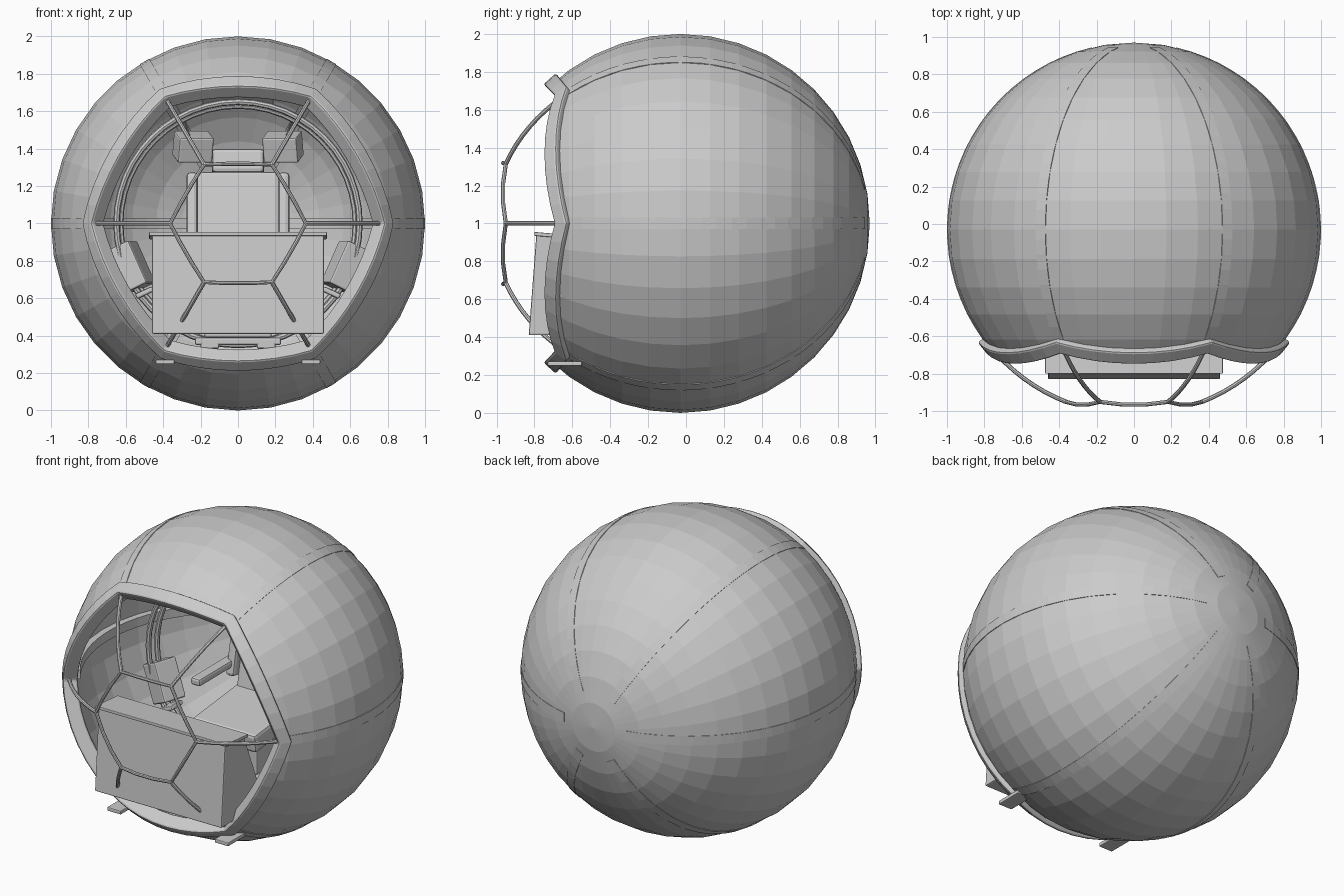
import bpy, bmesh
from math import sin, cos, pi, radians
from mathutils import Vector, Matrix

if "Cube" in bpy.data.objects:
    bpy.data.objects.remove(bpy.data.objects["Cube"])

C = Vector((0, -0.03, 1))  # sphere centre


def direction(theta, phi):
    """Unit vector: theta from the front axis, phi around it (degrees)."""
    t, p = radians(theta), radians(phi)
    return Vector((sin(t) * cos(p), -cos(t), sin(t) * sin(p)))


def arc(a, b, n):
    """Great-circle steps between two unit vectors."""
    return [a.slerp(b, i / n) for i in range(n + 1)]


def make(name, verts, faces, bevel=0):
    me = bpy.data.meshes.new(name)
    me.from_pydata([tuple(v) for v in verts], [], faces)
    bm = bmesh.new()
    bm.from_mesh(me)
    bmesh.ops.recalc_face_normals(bm, faces=bm.faces)
    bm.to_mesh(me)
    bm.free()
    ob = bpy.data.objects.new(name, me)
    bpy.context.collection.objects.link(ob)
    if bevel:
        m = ob.modifiers.new("bevel", 'BEVEL')
        m.width, m.segments = bevel, 2
    return ob


def loft(name, rings, closed=False, bevel=0):
    """Skin a list of equal cross-sections."""
    n, k = len(rings), len(rings[0])
    faces = []
    for i in range(n if closed else n - 1):
        j = (i + 1) % n
        for a in range(k):
            b = (a + 1) % k
            faces.append((i * k + a, i * k + b, j * k + b, j * k + a))
    if not closed:
        faces += [tuple(range(k)), tuple(range((n - 1) * k, n * k))]
    return make(name, [v for r in rings for v in r], faces, bevel)


def box(name, loc, size, rot=(0, 0, 0), bevel=0.01):
    bpy.ops.mesh.primitive_cube_add(size=1, location=loc, rotation=[radians(r) for r in rot])
    ob = bpy.context.object
    ob.name, ob.scale = name, size
    bpy.ops.object.transform_apply(location=False, rotation=False, scale=True)
    if bevel:
        m = ob.modifiers.new("bevel", 'BEVEL')
        m.width, m.segments = bevel, 2
    return ob


def prism(name, profile, half_width, bevel=0.008):
    """Extrude a (y, z) profile across x."""
    return loft(name, [[(s * half_width, y, z) for y, z in profile] for s in (-1, 1)], bevel=bevel)


def tube(name, points, radius, cyclic=False):
    cu = bpy.data.curves.new(name, 'CURVE')
    cu.dimensions = '3D'
    cu.bevel_depth, cu.bevel_resolution, cu.use_fill_caps = radius, 2, True
    sp = cu.splines.new('POLY')
    sp.points.add(len(points) - 1)
    for p, q in zip(sp.points, points):
        p.co = (*q, 1)
    sp.use_cyclic_u = cyclic
    ob = bpy.data.objects.new(name, cu)
    bpy.context.collection.objects.link(ob)
    bpy.ops.object.select_all(action='DESELECT')
    ob.select_set(True)
    bpy.context.view_layer.objects.active = ob
    bpy.ops.object.convert(target='MESH')
    bpy.ops.object.shade_smooth_by_angle()
    return bpy.context.object


# Faceted shell, poles front and back, cut by a six-sided pyramid from the centre
bpy.ops.mesh.primitive_uv_sphere_add(segments=36, ring_count=20, radius=1, location=C, rotation=(pi / 2, 0, 0))
shell = bpy.context.object
shell.name = "shell"
corners = [C + 2 * direction(53, 60 * k) for k in range(6)]
cutter = make("opening_cutter", [C] + corners,
              [(0, k + 1, (k + 1) % 6 + 1) for k in range(6)] + [tuple(range(1, 7))])
cutter.hide_render = True
sol = shell.modifiers.new("thickness", 'SOLIDIFY')
sol.thickness, sol.offset = 0.035, -1
cut = shell.modifiers.new("opening", 'BOOLEAN')
cut.operation, cut.object, cut.solver = 'DIFFERENCE', cutter, 'EXACT'
bpy.context.view_layer.objects.active = shell
for m in ("thickness", "opening"):
    bpy.ops.object.modifier_apply(modifier=m)
bpy.data.objects.remove(cutter)

# Hexagonal rim of great-circle arcs
rings = []
for k in range(6):
    outer = arc(direction(54.3, 60 * k), direction(54.3, 60 * k + 60), 8)[:-1]
    inner = arc(direction(49.6, 60 * k), direction(49.6, 60 * k + 60), 8)[:-1]
    for o, i in zip(outer, inner):
        rings.append([C + 1.03 * o, C + 1.03 * i, C + 0.94 * i, C + 0.94 * o])
loft("opening_rim", rings, closed=True, bevel=0.012)

# Six meridian ribs running to the back cap
for k in range(6):
    side = Vector((-sin(radians(60 * k)), 0, cos(radians(60 * k)))) * 0.03
    rib = []
    for i in range(25):
        d = C + direction(54 + 113 * i / 24, 60 * k) * 1.0
        e = C + direction(54 + 113 * i / 24, 60 * k) * 0.92
        rib.append([d - side, d + side, e + side, e - side])
    loft("shell_rib", rib)

# Front cage: small hexagon and six spokes
hexagon = [p for k in range(6)
           for p in arc(direction(21.5, 60 * k), direction(21.5, 60 * k + 60), 3)[:-1]]
tube("cage_hexagon", [C + 0.99 * d for d in hexagon], 0.011, True)
for k in range(6):
    tube("cage_spoke", [C + 0.99 * direction(21.5 + 30 * i / 8, 60 * k) for i in range(9)], 0.012)

# Console desk with lip
prism("console", [(-0.83, 0.41), (-0.79, 0.94), (-0.59, 0.92), (-0.38, 0.41)], 0.46)
prism("console_lip", [(-0.80, 0.935), (-0.80, 0.955), (-0.57, 0.935), (-0.57, 0.915)], 0.475, 0.004)

# Inner mounting hoop
for r, y in ((0.65, 0.0), (0.63, 0.06)):
    tube("mounting_hoop", [(r * cos(a * pi / 24), y, 1 + r * sin(a * pi / 24)) for a in range(48)],
         0.017, True)

# Seat
prism("seat_back", [(0.28, 0.68), (0.40, 1.28), (0.50, 1.26), (0.40, 0.64)], 0.22, 0.02)
box("headrest", (0, 0.45, 1.33), (0.28, 0.09, 0.13), (-10, 0, 0), 0.02)
box("seat_cushion", (0, 0.10, 0.66), (0.46, 0.50, 0.12), (6, 0, 0), 0.02)
box("seat_base", (0, 0.15, 0.50), (0.36, 0.42, 0.22))
box("seat_floor_plate", (0, 0.05, 0.37), (0.46, 0.60, 0.04))
for s in (-1, 1):
    box("seat_side_bolster", (s * 0.245, 0.36, 1.03), (0.06, 0.12, 0.48), (-11, 0, 0), 0.02)
    box("armrest", (s * 0.27, 0.14, 0.88), (0.07, 0.40, 0.05), (0, 0, 0), 0.015)
    box("seat_rail", (s * 0.15, 0.0, 0.36), (0.10, 0.50, 0.06))
    # Upper speakers beside the headrest
    box("upper_speaker", (s * 0.24, 0.28, 1.41), (0.19, 0.14, 0.14), (18, 0, s * -14))
    tube("upper_speaker_arm", [(s * 0.26, 0.30, 1.44), (s * 0.30, 0.05, 1.57)], 0.014)
    # Lower side speakers on the hoop, with brackets
    box("side_speaker", (s * 0.57, 0.05, 0.77), (0.13, 0.16, 0.25), (0, s * 25, s * 18))
    box("speaker_bracket", (s * 0.50, 0.02, 0.63), (0.10, 0.12, 0.03), (0, s * 25, 0))
    # Small feet below the rim
    box("foot", (s * 0.39, -0.64, 0.26), (0.10, 0.18, 0.025), (0, 0, 0), 0.006)

# Ceiling unit
box("ceiling_unit", (0, 0.57, 1.69), (0.38, 0.15, 0.07), (-39, 0, 0))
